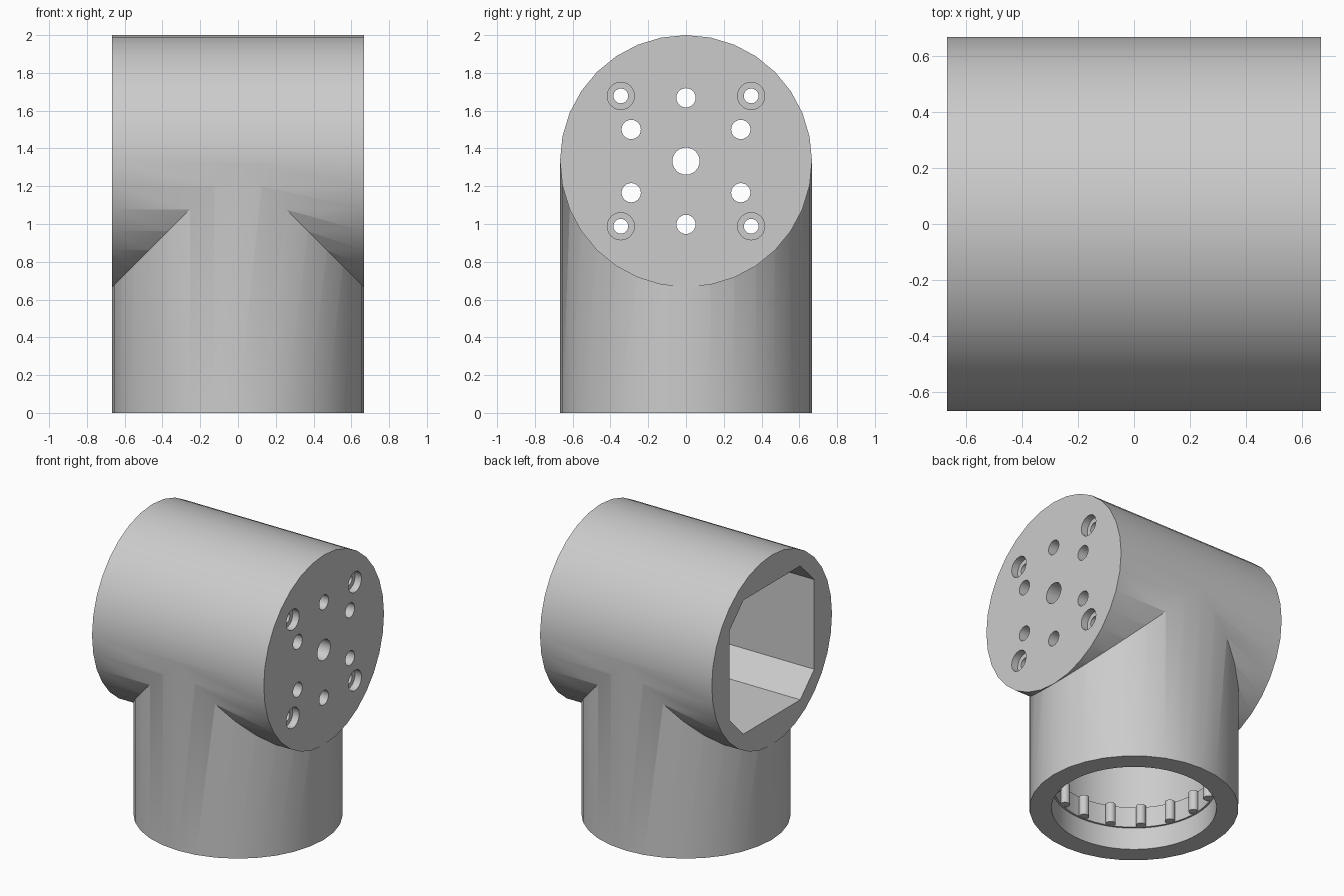
import bpy, bmesh, math
from mathutils import Matrix, Vector

cube = bpy.data.objects.get("Cube")
if cube:
    bpy.data.objects.remove(cube, do_unlink=True)

R = 0.667            # outer radius of both tubes
AXIS = 2 - R         # height of the horizontal tube's axis
PLATE = 0.1          # thickness of the drilled end plate

grey = bpy.data.materials.new("light_grey")
grey.use_nodes = True
colour = (0.6, 0.6, 0.6, 1)
grey.diffuse_color = colour
grey.node_tree.nodes["Principled BSDF"].inputs["Base Color"].default_value = colour


def make_object(name, bm):
    bmesh.ops.recalc_face_normals(bm, faces=bm.faces)
    mesh = bpy.data.meshes.new(name)
    bm.to_mesh(mesh)
    bm.free()
    mesh.materials.append(grey)
    obj = bpy.data.objects.new(name, mesh)
    bpy.context.collection.objects.link(obj)
    return obj


def loft(bm, rings):
    """Skin a stack of equal rings and cap both ends."""
    loops = [[bm.verts.new(p) for p in ring] for ring in rings]
    n = len(loops[0])
    for a, b in zip(loops, loops[1:]):
        for i in range(n):
            j = (i + 1) % n
            bm.faces.new((a[i], a[j], b[j], b[i]))
    bm.faces.new(loops[0])
    bm.faces.new(loops[-1])


def circle(r, n):
    return [(r * math.cos(math.tau * i / n), r * math.sin(math.tau * i / n)) for i in range(n)]


def upright(name, levels, n):
    """Turned solid about z from (radius, height) pairs."""
    bm = bmesh.new()
    loft(bm, [[(x, y, z) for x, y in circle(r, n)] for r, z in levels])
    return make_object(name, bm)


def sideways(name, outline, x0, x1, y=0, z=0):
    """Prism along x from a (y, z) outline placed about the tube axis."""
    bm = bmesh.new()
    loft(bm, [[(x, y + a, AXIS + z + b) for a, b in outline] for x in (x0, x1)])
    return make_object(name, bm)


def combine(target, tool, operation):
    tool.hide_render = True
    mod = target.modifiers.new(operation.title(), 'BOOLEAN')
    mod.operation = operation
    mod.solver = 'EXACT'
    mod.object = tool
    bpy.context.view_layer.objects.active = target
    bpy.ops.object.modifier_apply(modifier=mod.name)
    bpy.data.objects.remove(tool, do_unlink=True)


# Two crossing tubes
body = sideways("tee_body", circle(R, 32), -R, R)
leg = upright("leg_solid", [(R - 0.001, 0), (R - 0.001, AXIS)], 32)
combine(body, leg, 'UNION')

# Chamfered square cavity, open at the -x end
a, b = 0.47, 0.315
octagon = [(a, -b), (a, b), (b, a), (-b, a), (-a, b), (-a, -b), (-b, -a), (b, -a)]
combine(body, sideways("cavity", octagon, -1, R - PLATE), 'DIFFERENCE')

# Blind socket in the leg with a raised band
socket = [(0.525, -0.1), (0.525, 0.155), (0.512, 0.155), (0.512, 0.3), (0.525, 0.3), (0.525, 0.75)]
combine(body, upright("socket", socket, 64), 'DIFFERENCE')


def drill(r, y, z, start):
    combine(body, sideways("drill", circle(r, 24), start, 1, y, z), 'DIFFERENCE')


# End plate holes: centre, ring of six, counterbored corners
THROUGH = R - PLATE - 0.1
drill(0.072, 0, 0, THROUGH)
for i in range(6):
    t = math.radians(30 + 60 * i)
    drill(0.051, 0.335 * math.cos(t), 0.335 * math.sin(t), THROUGH)
for y in (-0.345, 0.345):
    for z in (-0.345, 0.345):
        drill(0.039, y, z, THROUGH)
        drill(0.072, y, z, R - 0.05)

# Ring of round teeth on the socket band
bm = bmesh.new()
for i in range(16):
    t = math.tau * i / 16
    cx, cy = 0.495 * math.cos(t), 0.495 * math.sin(t)
    loft(bm, [[(cx + x, cy + y, z) for x, y in circle(0.032, 16)] for z in (0.157, 0.298)])
teeth = make_object("socket_teeth", bm)

for obj in (body, teeth):
    bpy.ops.object.select_all(action='DESELECT')
    obj.select_set(True)
    bpy.context.view_layer.objects.active = obj
    bpy.ops.object.shade_smooth_by_angle(angle=math.radians(30))
